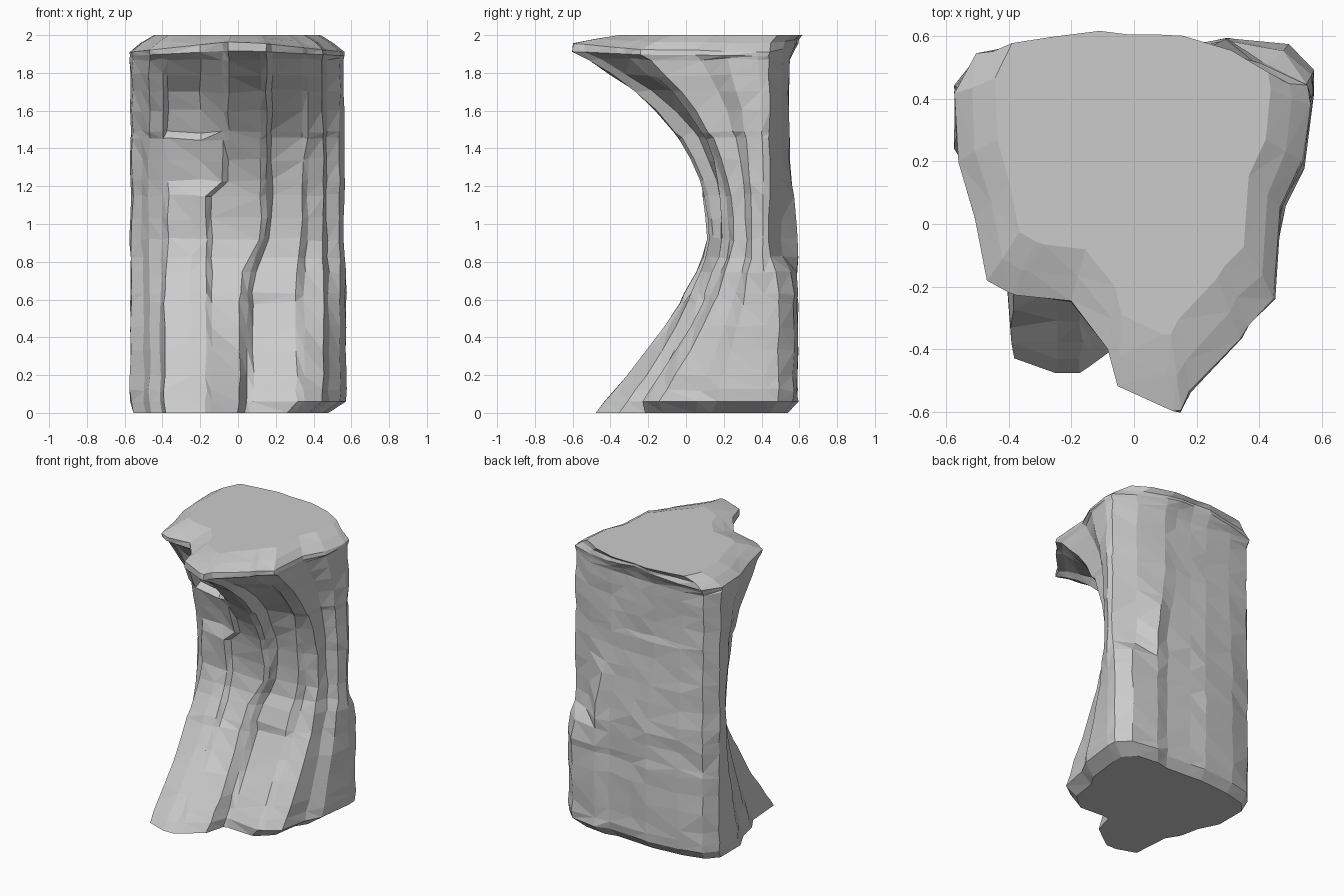
import bpy
import bmesh
import random

random.seed(4)
cube = bpy.data.objects.get("Cube")
if cube:
    bpy.data.objects.remove(cube)

# Vertical edges around the front: x at top, x at base, then y at top, waist, base
FRONT = [
    (-.57, -.57, .42, .44, .45), (-.56, -.57, .2, .36, .22),
    (-.51, -.5, .02, .31, .08), (-.47, -.47, -.18, .23, -.06),
    (-.4, -.41, -.22, .18, -.16), (-.37, -.39, -.23, .13, -.43),
    (-.2, -.25, -.25, .11, -.48), (-.08, -.17, -.4, .11, -.48),
    (-.05, -.14, -.52, .14, -.46), (.12, .01, -.6, .12, -.35),
    (.15, .05, -.6, .14, -.23), (.18, .08, -.54, .19, -.27),
    (.34, .31, -.37, .19, -.31), (.37, .35, -.32, .23, -.26),
    (.45, .45, -.24, .25, -.18), (.47, .48, .05, .32, .03),
    (.54, .54, .2, .35, .14), (.56, .57, .38, .41, .42),
]
# Back edges: x above and below the break, then y at rim, above and below the break
BACK = [
    (.55, .57, .44, .44, .49), (.4, .49, .52, .505, .57),
    (.2, .3, .58, .545, .59), (.1, .2, .585, .54, .57),
    (-.02, .02, .585, .54, .58), (-.14, -.1, .6, .545, .59),
    (-.34, -.34, .575, .54, .57), (-.5, -.5, .55, .52, .53),
]
LEVELS = [.06, .12, .2, .33, .46, .58, .63, .74, .82, .92, 1.03, 1.15, 1.23,
          1.34, 1.45, 1.49, 1.6, 1.7, 1.79, 1.87, 1.92, 1.97]
WAIST = .9


def ramp(z, start, end):
    return max(0, min(1, (z - start) / (end - start)))


def outline(z):
    # Flare of the concave front toward the overhang and the foot
    up = ramp(z, WAIST, 1.92) ** 2.45
    down = (1 - ramp(z, 0, WAIST)) ** 1.35
    points = []
    for i, (xt, xb, yt, ym, yb) in enumerate(FRONT):
        mix = ramp(z, 1.15, 1.23) if i in (6, 7, 8) else ramp(z, .7, .95)
        y = ym + (yt - ym) * up + (yb - ym) * down
        if i in (11, 12):                       # panel edge above the foot slope
            y += .03 if z < .6 else .05 * ramp(z, 1.1, 1.5) * (1 - ramp(z, 1.6, 1.9))
        if i in (5, 6) and z > 1.2:             # hollow beneath the overhang
            y += .03 if z < 1.47 else .08 * (1 - ramp(z, 1.7, 1.92))
        points.append((xb + (xt - xb) * mix, y))
    for i, (xt, xb, yt, ym, yb) in enumerate(BACK):
        # The corner slab ends lower than the middle slabs
        mix = ramp(z, .72, .84) if i < 2 else ramp(z, .9, 1.4)
        y = yb + (ym - yb) * mix + (yt - ym) * ramp(z, 1.87, 1.97)
        points.append((xb + (xt - xb) * mix, y))
    return points


def add_ring(bm, points, z, rough=.006):
    return [bm.verts.new((x + random.uniform(-rough, rough),
                          y + random.uniform(-rough, rough),
                          z)) for x, y in points]


def shrink(points, factor, cx, cy):
    return [(cx + (x - cx) * factor, cy + (y - cy) * factor) for x, y in points]


# Stone body lofted through the outlines
bm = bmesh.new()
crown = outline(1.97)
sole = shrink(outline(0), .95, -.25, -.42)
sole = [(x - .05 * ramp(x, .1, .5), y + .07 * ramp(x, 0, .1) * ramp(y, .2, -.1))
        for x, y in sole]
rings = [add_ring(bm, sole, 0, 0)]
rings += [add_ring(bm, outline(z), z) for z in LEVELS]
rings.append(add_ring(bm, shrink(crown, .9, 0, .52), 1.985))
rings.append(add_ring(bm, shrink(crown, .78, 0, .52), 2, 0))
for v in rings[-1]:
    v.co.y += .035 * ramp(v.co.y, .3, .5)

# Chipped heights, leaving the flat ends level
for ring in rings[2:-4]:
    for v in ring:
        v.co.z += random.uniform(-.01, .01)

# Rim dips toward both sides
for ring, dip in ((rings[-4], .03), (rings[-3], .06), (rings[-2], .03)):
    for v in ring:
        v.co.z -= dip * abs(v.co.x) / .57

for low, high in zip(rings, rings[1:]):
    for i in range(len(low)):
        j = (i + 1) % len(low)
        bm.faces.new((low[i], low[j], high[j], high[i]))
bm.faces.new(rings[-1])
bm.faces.new(rings[0][::-1])
bmesh.ops.recalc_face_normals(bm, faces=bm.faces[:])
bmesh.ops.triangulate(bm, faces=bm.faces[:])

mesh = bpy.data.meshes.new("stone_pillar")
bm.to_mesh(mesh)
bm.free()
pillar = bpy.data.objects.new("stone_pillar", mesh)
bpy.context.collection.objects.link(pillar)

# Plain grey stone
stone = bpy.data.materials.new("grey_stone")
stone.use_nodes = True
grey = (.6, .6, .6, 1)
stone.diffuse_color = grey
stone.node_tree.nodes["Principled BSDF"].inputs["Base Color"].default_value = grey
mesh.materials.append(stone)
